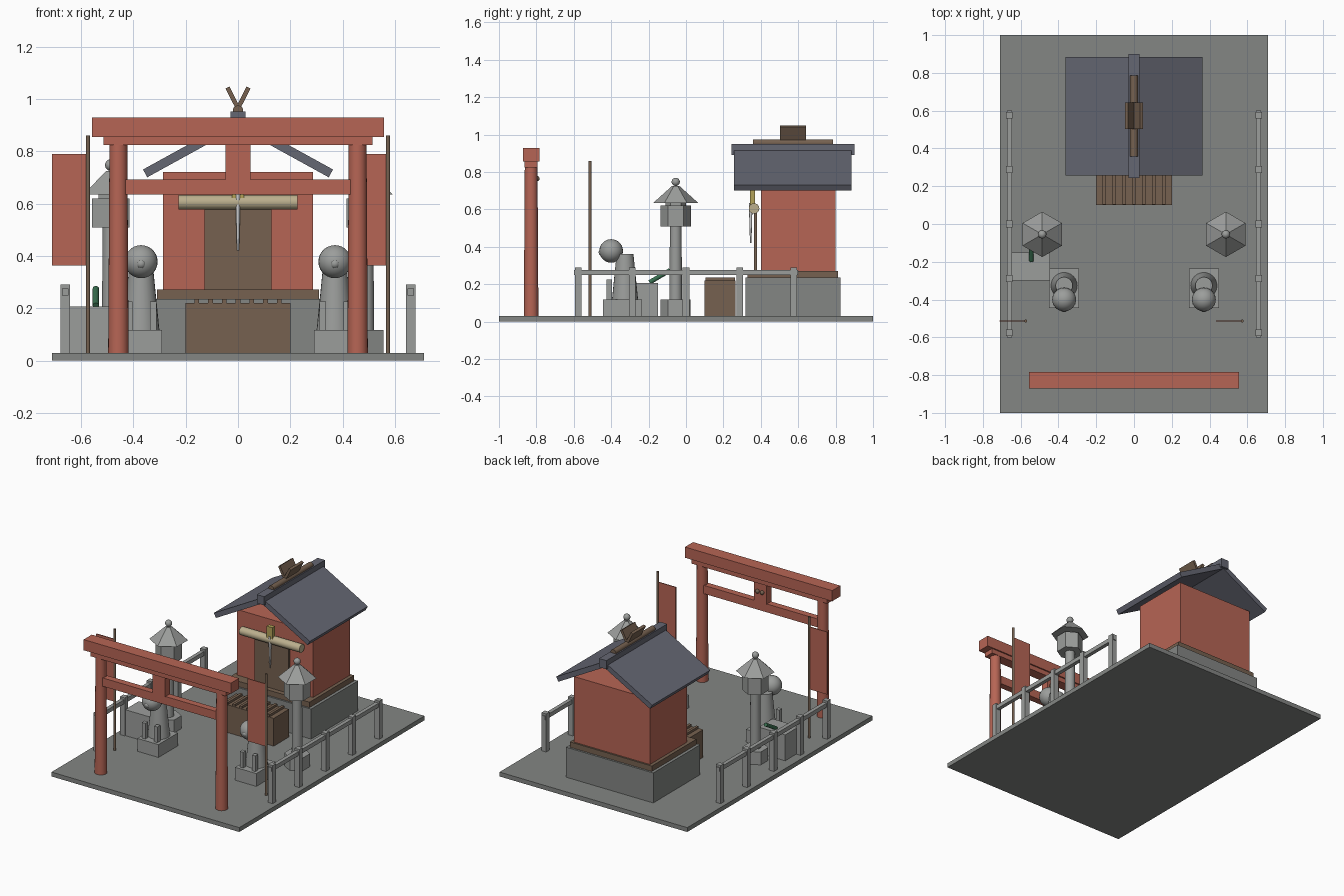
import bpy, math
from mathutils import Vector

if "Cube" in bpy.data.objects:
    bpy.data.objects.remove(bpy.data.objects["Cube"])


def mat(name, c):
    m = bpy.data.materials.new(name)
    m.diffuse_color = (*c, 1)
    m.use_nodes = True
    m.node_tree.nodes["Principled BSDF"].inputs["Base Color"].default_value = m.diffuse_color
    return m


RED = mat("vermilion", (0.47, 0.13, 0.09))
SLATE = mat("slate", (0.13, 0.135, 0.17))
WOOD = mat("wood", (0.18, 0.12, 0.08))
STRAW = mat("straw", (0.5, 0.43, 0.27))
GOLD = mat("gold", (0.45, 0.36, 0.1))
GREEN = mat("bamboo", (0.04, 0.16, 0.08))
STONE = mat("stone", (0.33, 0.34, 0.33))
PAVING = mat("paving", (0.23, 0.24, 0.23))
PAPER = mat("paper", (0.75, 0.75, 0.75))


def finish(name, m, smooth):
    o = bpy.context.object
    o.name = name
    o.data.materials.append(m)
    if smooth:
        bpy.ops.object.shade_smooth_by_angle(angle=math.radians(40))
    return o


def box(name, x, y, z, m, ry=0):
    """Box from (min, max) pairs, optionally turned about y through its centre."""
    bpy.ops.mesh.primitive_cube_add(size=1)
    o = finish(name, m, False)
    spans = (x, y, z)
    size = [b - a for a, b in spans]
    for v in o.data.vertices:
        v.co = [c * s for c, s in zip(v.co, size)]
    o.location = [(a + b) / 2 for a, b in spans]
    o.rotation_euler.y = ry
    return o


def rod(name, a, b, r1, m, r2=None, n=24):
    """Round or n-sided tapered bar from point a to point b."""
    a, b = Vector(a), Vector(b)
    bpy.ops.mesh.primitive_cone_add(vertices=n, radius1=r1, radius2=r1 if r2 is None else r2,
                                    depth=(b - a).length, location=(a + b) / 2)
    o = finish(name, m, n > 8)
    d = b - a
    if abs(d.x) + abs(d.y) > 1e-6:
        o.rotation_euler = d.to_track_quat('Z', 'Y').to_euler()
    return o


def ball(name, p, r, m):
    bpy.ops.mesh.primitive_uv_sphere_add(segments=24, ring_count=14, radius=r, location=p)
    return finish(name, m, True)


def mid(c, w):
    return (c - w / 2, c + w / 2)


# Ground slab
box("ground_slab", (-.71, .71), (-1, 1), (0, .03), PAVING)

# Gate
GY = -.828
for s in (-1, 1):
    rod("gate_pillar", (s * .457, GY, .03), (s * .457, GY, .83), .039, RED, .034)
    ball("gate_stud", (s * .018, -.797, .765), .014, WOOD)
box("gate_top_beam", mid(0, 1.114), mid(GY, .088), (.855, .928), RED)
box("gate_under_beam", mid(0, 1.026), mid(GY, .07), (.823, .856), RED)
box("gate_tie_beam", mid(0, .866), mid(GY, .045), (.635, .692), RED)
box("gate_strut", mid(0, .096), mid(GY, .055), (.69, .825), RED)

# Banners, both hanging to the left of their poles
for s in (-1, 1):
    x = s * .573
    rod("banner_pole", (x, -.513, .03), (x, -.513, .86), .008, WOOD, n=12)
    box("banner_cloth", (x - .138, x - .004), mid(-.513, .006), (.363, .79), RED)

# Side fences
for s in (-1, 1):
    x = s * .66
    for i in range(5):
        box("fence_post", mid(x, .036), mid((i - 2) * .288, .036), (.03, .29), STONE)
    box("fence_rail", mid(x, .026), (-.6, .6), (.248, .276), STONE)

# Stone lanterns
for s in (-1, 1):
    x, y = s * .486, -.055
    rod("lantern_base", (x, y, .03), (x, y, .118), .08, STONE, n=6)
    rod("lantern_post", (x, y, .11), (x, y, .52), .034, STONE, .031)
    rod("lantern_firebox", (x, y, .508), (x, y, .62), .082, STONE, n=6)
    rod("lantern_neck", (x, y, .615), (x, y, .64), .055, STONE, n=6)
    rod("lantern_roof", (x, y, .635), (x, y, .725), .12, STONE, .02, n=6)
    ball("lantern_finial", (x, y, .747), .022, STONE)

# Guardian statues
for s in (-1, 1):
    x = s * .37
    box("statue_plinth", mid(x, .16), mid(-.34, .21), (.03, .118), STONE)
    rod("statue_body", (x, -.326, .115), (x, -.326, .362), .07, STONE, .045)
    ball("statue_head", (x, -.4, .378), .063, STONE)
    ball("statue_snout", (x, -.448, .37), .019, STONE)
    for t in (-1, 1):
        box("statue_leg", mid(x + t * .046, .026), mid(-.41, .03), (.115, .225), STONE)

# Water basin with bamboo spout
box("basin", (-.645, -.444), (-.3, -.15), (.03, .207), STONE)
rod("spout", (-.543, -.195, .21), (-.543, -.085, .275), .012, GREEN, n=16)

# Shrine podium, floor and walls
box("podium", mid(0, .66), (.318, .825), (.03, .235), PAVING)
box("floor", mid(0, .62), (.33, .812), (.233, .272), WOOD)
box("hall", mid(0, .574), (.4, .8), (.27, .72), RED)
box("door", mid(0, .257), (.363, .38), (.27, .6), WOOD)

# Roof slopes and ridge
SLOPE = math.atan(.55)
L, T = .363 / math.cos(SLOPE), .034
for s in (-1, 1):
    cx = s * (.1815 - T / 2 * math.sin(SLOPE))
    cz = .83 - T / 2 * math.cos(SLOPE)
    box("roof_slope", mid(cx, L), (.257, .884), mid(cz, T), SLATE, s * SLOPE)
box("roof_ridge", mid(0, .056), (.243, .9), (.892, .951), SLATE)

# Ridge ornaments
rod("ridge_log", (0, .358, .955), (0, .786, .955), .02, WOOD)
for s in (-1, 1):
    box("crossed_finial", mid(s * .012, .017), mid(.572, .14), mid(.988, .125), WOOD, s * math.radians(27))

# Rope, bell and paper streamer
rod("rope", (-.228, .364, .605), (.228, .364, .605), .028, STRAW)
box("bell", mid(0, .044), mid(.355, .028), (.6, .7), GOLD)
rod("streamer", (0, .346, .42), (0, .346, .635), .004, PAPER, .01, n=12)

# Offering box with slatted lid
box("offering_box", mid(0, .4), (.1, .265), (.03, .22), WOOD)
for i in range(7):
    box("offering_slat", mid((i - 3) * .0525, .018), (.103, .262), (.218, .235), WOOD)
